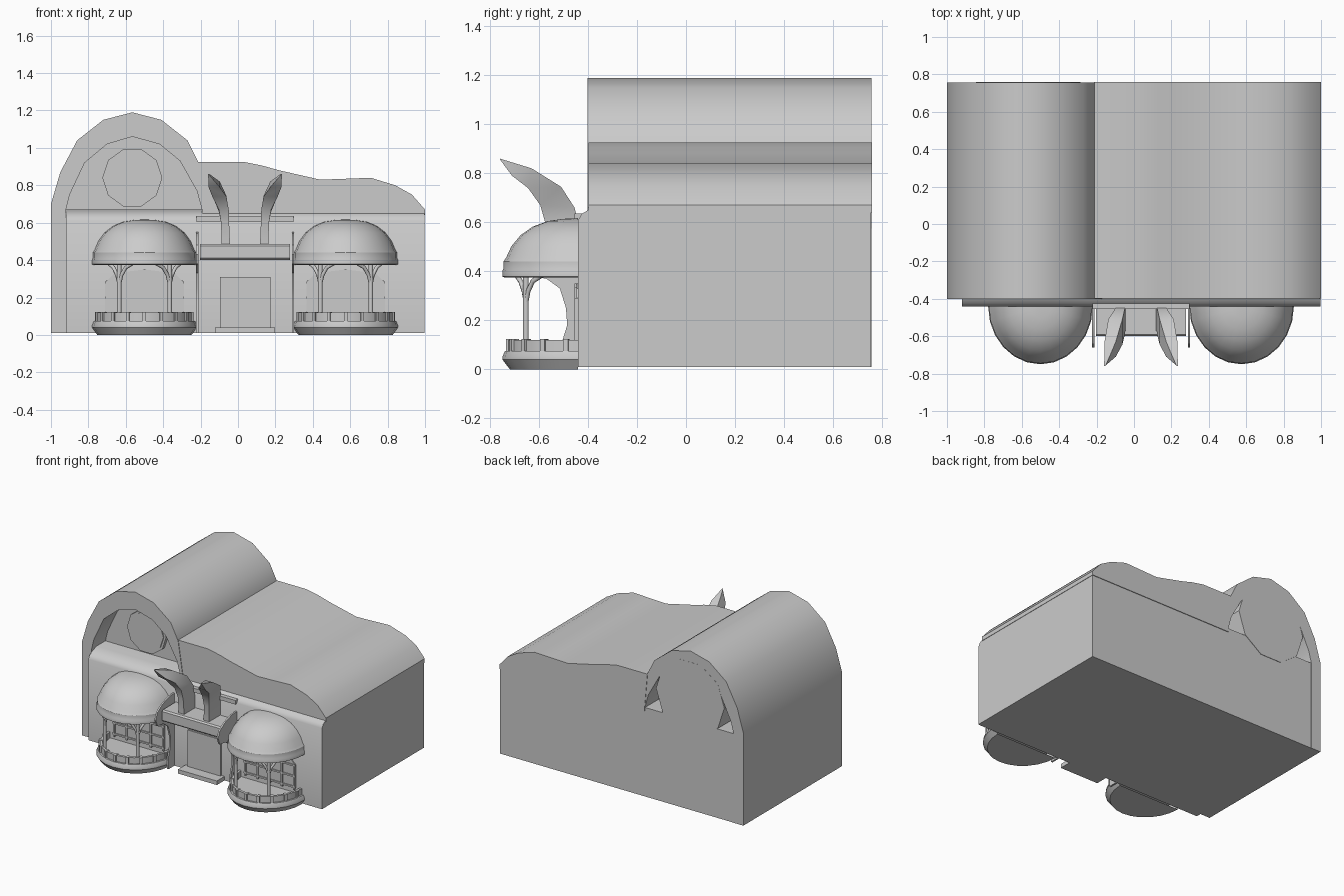
import bpy, bmesh, math

if "Cube" in bpy.data.objects:
    bpy.data.objects.remove(bpy.data.objects["Cube"])

MID = 0.0375  # symmetry axis of the entrance


def make(name, verts, faces):
    me = bpy.data.meshes.new(name)
    me.from_pydata(verts, [], faces)
    bm = bmesh.new()
    bm.from_mesh(me)
    bmesh.ops.recalc_face_normals(bm, faces=bm.faces)
    bm.to_mesh(me)
    bm.free()
    ob = bpy.data.objects.new(name, me)
    bpy.context.collection.objects.link(ob)
    return ob


def prism(name, pts, axis, a, b):
    """Extrude a profile: axis 'y' takes (x, z) points, axis 'x' takes (y, z)."""
    n = len(pts)
    put = (lambda p, t: (p[0], t, p[1])) if axis == 'y' else (lambda p, t: (t, p[0], p[1]))
    verts = [put(p, t) for t in (a, b) for p in pts]
    faces = [tuple(range(n)), tuple(range(2 * n - 1, n - 1, -1))]
    faces += [(i, (i + 1) % n, n + (i + 1) % n, n + i) for i in range(n)]
    return make(name, verts, faces)


def box(name, x0, x1, y0, y1, z0, z1):
    return prism(name, [(x0, z0), (x1, z0), (x1, z1), (x0, z1)], 'y', y0, y1)


def disc(cx, cz, r, n=10):
    return [(cx + r * math.sin(2 * math.pi * (i + .5) / n), cz + r * math.cos(2 * math.pi * (i + .5) / n))
            for i in range(n)]


def bay_point(cx, r, t, z):
    return (cx + .28 * r * math.cos(t), -.44 - .31 * r * math.sin(t), z)


def half_lathe(name, cx, prof, n=12, close=False):
    m = len(prof)
    verts = [bay_point(cx, r, math.pi * i / n, z) for i in range(n + 1) for r, z in prof]
    faces = [(i * m + j, i * m + (j + 1) % m, (i + 1) * m + (j + 1) % m, (i + 1) * m + j)
             for i in range(n) for j in range(m if close else m - 1)]
    ob = make(name, verts, faces)
    bm = bmesh.new()
    bm.from_mesh(ob.data)
    bmesh.ops.remove_doubles(bm, verts=bm.verts, dist=1e-5)
    bmesh.ops.recalc_face_normals(bm, faces=bm.faces)
    # make sure the shell faces outwards
    if sum(f.normal.y * f.calc_area() for f in bm.faces) > 0 and not close:
        bmesh.ops.reverse_faces(bm, faces=bm.faces)
    bm.to_mesh(ob.data)
    bm.free()
    return ob


def tube(name, pts, r):
    cu = bpy.data.curves.new(name, 'CURVE')
    cu.dimensions = '3D'
    cu.bevel_depth, cu.bevel_resolution, cu.use_fill_caps = r, 1, True
    sp = cu.splines.new('POLY')
    sp.points.add(len(pts) - 1)
    for p, c in zip(sp.points, pts):
        p.co = (*c, 1)
    ob = bpy.data.objects.new(name, cu)
    bpy.context.collection.objects.link(ob)


# main hall with rounded front eave
prism("hall_body", [(-.44, .01), (-.44, .61), (-.425, .635), (-.39, .655), (-.34, .67),
                    (.755, .67), (.755, .01)], 'x', -.92, .997)

# wavy roof
prism("wavy_roof", [(-.19, .64), (-.215, .925), (.03, .925), (.13, .905), (.22, .88), (.44, .83),
                    (.58, .835), (.71, .84), (.84, .80), (.93, .75), (1, .67), (1, .64)], 'y', -.398, .76)

# barrel vault with open ends
outer = [(-1, .01), (-1, .70), (-.95, .87), (-.86, 1.04), (-.72, 1.15), (-.565, 1.19), (-.41, 1.15),
         (-.27, 1.04), (-.21, .92), (-.17, .66)]
inner = [(-.92, .01), (-.92, .67), (-.90, .75), (-.82, .92), (-.70, 1.02), (-.565, 1.06), (-.42, 1.02),
         (-.31, .93), (-.22, .77), (-.19, .66)]
prism("barrel_vault", outer + inner[::-1], 'y', -.402, .757)
prism("gable_wall", inner[1:], 'y', -.24, .60)
prism("rear_gable_disc", disc(-.565, .84, .28), 'y', .59, .758)

# round gable window
prism("gable_window_frame", disc(-.565, .84, .16), 'y', -.265, -.23)
prism("gable_window_pane", disc(-.565, .84, .143), 'y', -.272, -.23)

# domed bay windows
for side, cx in (("left", MID - .5375), ("right", MID + .5375)):
    half_lathe(side + "_bay_base", cx, [(0, 0), (.9, 0), (1, .04), (1, .05), (.965, .075), (0, .075)])
    half_lathe(side + "_bay_parapet", cx, [(.86, .07), (.92, .07), (.92, .12), (.86, .12)], close=True)
    half_lathe(side + "_bay_dome", cx, [(0, .395), (.9, .395), (.97, .375), (1, .378), (1, .40), (.985, .41),
                                        (.985, .44), (.95, .455), (.88, .502), (.76, .547), (.6, .582),
                                        (.4, .605), (.2, .614), (0, .617)])
    for i in range(9):  # parapet blocks
        t = math.pi * (i + .5) / 9
        q = [bay_point(cx, r, t + d, 0) for r, d in ((.84, -.035), (.95, -.035), (.95, .035), (.84, .035))]
        make(side + "_parapet_block", [(p[0], p[1], z) for z in (.07, .123) for p in q],
             [(0, 1, 2, 3), (4, 5, 6, 7), (0, 1, 5, 4), (1, 2, 6, 5), (2, 3, 7, 6), (3, 0, 4, 7)])
    for t in (math.radians(55), math.radians(125)):  # posts with curved braces
        tube(side + "_bay_post", [bay_point(cx, .84, t, z) for z in (.07, .30, .39)], .013)
        for s in (-1, 1):
            tube(side + "_bay_brace", [bay_point(cx, .84, t + s * d, z) for d, z in
                                       ((0, .27), (.06, .32), (.17, .36), (.36, .385))], .010)
    # window lattice on the wall behind
    prism(side + "_window_pane", [(cx - .21, .12), (cx + .21, .12), (cx + .21, .28), (cx + .16, .33),
                                  (cx, .35), (cx - .16, .33), (cx - .21, .28)], 'y', -.447, -.43)
    for i in range(-2, 3):
        box(side + "_mullion", cx + i * .1 - .006, cx + i * .1 + .006, -.455, -.43, .1, .35 - .015 * i * i)
    for z in (.12, .20, .28):
        box(side + "_window_bar", cx - .21, cx + .21, -.455, -.43, z - .006, z + .006)

# entrance
box("door", MID - .135, MID + .135, -.452, -.43, .03, .31)
box("door_step", MID - .16, MID + .16, -.53, -.43, .01, .04)
prism("door_canopy", [(-.43, .40), (-.59, .40), (-.60, .41), (-.60, .475), (-.59, .485), (-.43, .485)],
      'x', MID - .24, MID + .24)
box("eave_beam", MID - .26, MID + .26, -.455, -.38, .605, .635)

# curved side fins and horns, mirrored about the entrance
fin = [(-.43, .01), (-.51, .01), (-.51, .10), (-.485, .18), (-.49, .25), (-.515, .33), (-.57, .37), (-.64, .38),
       (-.66, .43), (-.64, .48), (-.58, .52), (-.50, .545), (-.43, .55)]
# stations: back y, back z, front y, front z, outer x, inner x
horn = [(-.44, .48, -.57, .48, .125, .08), (-.44, .60, -.575, .60, .128, .085),
        (-.455, .66, -.595, .67, .14, .087), (-.51, .745, -.645, .74, .175, .10),
        (-.63, .82, -.71, .79, .195, .135), (-.76, .86, -.757, .853, .197, .19)]
for side, s in (("left", -1), ("right", 1)):
    prism(side + "_fin", fin, 'x', MID + s * .25, MID + s * .262)
    v, f = [], []
    for by, bz, fy, fz, xo, xi in horn:
        v += [(MID + s * xo, by, bz), (MID + s * xi, by, bz), (MID + s * xi, fy, fz), (MID + s * xo, fy, fz)]
    for k in range(len(horn) - 1):
        f += [(4 * k + j, 4 * k + (j + 1) % 4, 4 * k + 4 + (j + 1) % 4, 4 * k + 4 + j) for j in range(4)]
    make(side + "_horn", v, f + [(0, 1, 2, 3), tuple(range(len(v) - 4, len(v)))])

# smooth shading with sharp edges kept
meshes = [o for o in bpy.context.scene.objects if o.type == 'MESH']
for o in meshes:
    o.select_set(True)
bpy.context.view_layer.objects.active = meshes[0]
bpy.ops.object.shade_smooth_by_angle(angle=math.radians(32))
